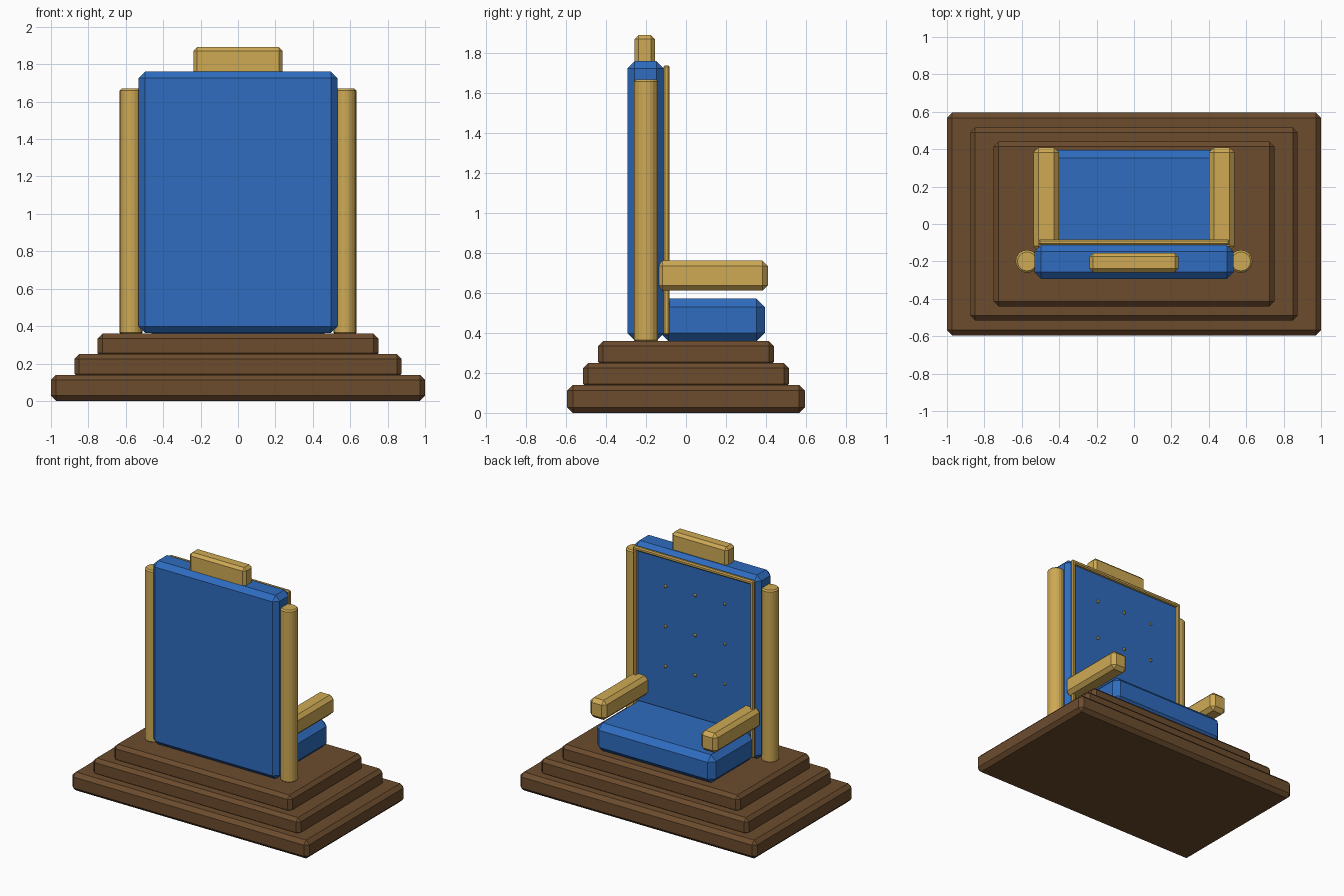
import bpy
import bmesh
from math import radians
from mathutils import Matrix

cube = bpy.data.objects.get("Cube")
if cube:
    bpy.data.objects.remove(cube, do_unlink=True)


def make_material(name, rgb):
    mat = bpy.data.materials.new(name)
    mat.use_nodes = True
    color = (*rgb, 1)
    mat.diffuse_color = color
    mat.node_tree.nodes["Principled BSDF"].inputs["Base Color"].default_value = color
    return mat


wood = make_material("brown wood", (0.15, 0.072, 0.027))
fabric = make_material("blue fabric", (0.028, 0.15, 0.52))
gold = make_material("gold", (0.62, 0.40, 0.09))


def finish(bm, name, mat):
    mesh = bpy.data.meshes.new(name)
    bm.to_mesh(mesh)
    bm.free()
    mesh.materials.append(mat)
    obj = bpy.data.objects.new(name, mesh)
    bpy.context.collection.objects.link(obj)
    return obj


def chamfer(obj, width):
    mod = obj.modifiers.new("chamfer", "BEVEL")
    mod.width = width
    mod.segments = 1
    mod.limit_method = "ANGLE"
    mod.angle_limit = radians(40)


def box(name, mat, xs, ys, zs, bevel):
    """Chamfered box spanning the given (min, max) ranges."""
    spans = (xs, ys, zs)
    center = [(a + b) / 2 for a, b in spans]
    size = [b - a for a, b in spans]
    bm = bmesh.new()
    bmesh.ops.create_cube(bm, size=1, matrix=Matrix.Translation(center) @ Matrix.Diagonal((*size, 1)))
    obj = finish(bm, name, mat)
    chamfer(obj, bevel)
    return obj


# Stepped base
box("base_step_lower", wood, (-1, 1), (-0.595, 0.595), (0, 0.14), 0.028)
box("base_step_middle", wood, (-0.875, 0.875), (-0.515, 0.515), (0.12, 0.25), 0.025)
box("base_step_upper", wood, (-0.75, 0.75), (-0.44, 0.44), (0.23, 0.36), 0.025)

# Cushions and crest
box("seat_cushion", fabric, (-0.5, 0.5), (-0.13, 0.395), (0.358, 0.572), 0.042)
box("backrest", fabric, (-0.532, 0.532), (-0.293, -0.112), (0.362, 1.762), 0.036)
box("crest", gold, (-0.238, 0.238), (-0.258, -0.155), (1.735, 1.892), 0.02)

# Trim frame around the padded side of the backrest
for z, label in ((0.405, "bottom"), (1.725, "top")):
    box(f"trim_{label}", gold, (-0.51, 0.51), (-0.113, -0.082), (z - 0.015, z + 0.015), 0.008)

for side, label in ((1, "left"), (-1, "right")):
    box(f"trim_{label}", gold, sorted((side * 0.48, side * 0.51)), (-0.113, -0.082), (0.39, 1.74), 0.008)
    box(f"armrest_{label}", gold, sorted((side * 0.4, side * 0.537)), (-0.145, 0.41), (0.612, 0.762), 0.027)
    # Round side post
    bm = bmesh.new()
    bmesh.ops.create_cone(bm, cap_ends=True, segments=20, radius1=0.061, radius2=0.061, depth=1.315,
                          matrix=Matrix.Translation((side * 0.572, -0.2, 1.0125)))
    chamfer(finish(bm, f"post_{label}", gold), 0.01)

# Tufting buttons
bm = bmesh.new()
for x in (-0.25, 0, 0.25):
    for z in (0.88, 1.185, 1.49):
        bmesh.ops.create_uvsphere(bm, u_segments=8, v_segments=6, radius=0.012,
                                  matrix=Matrix.Translation((x, -0.11, z)))
finish(bm, "backrest_buttons", gold)
